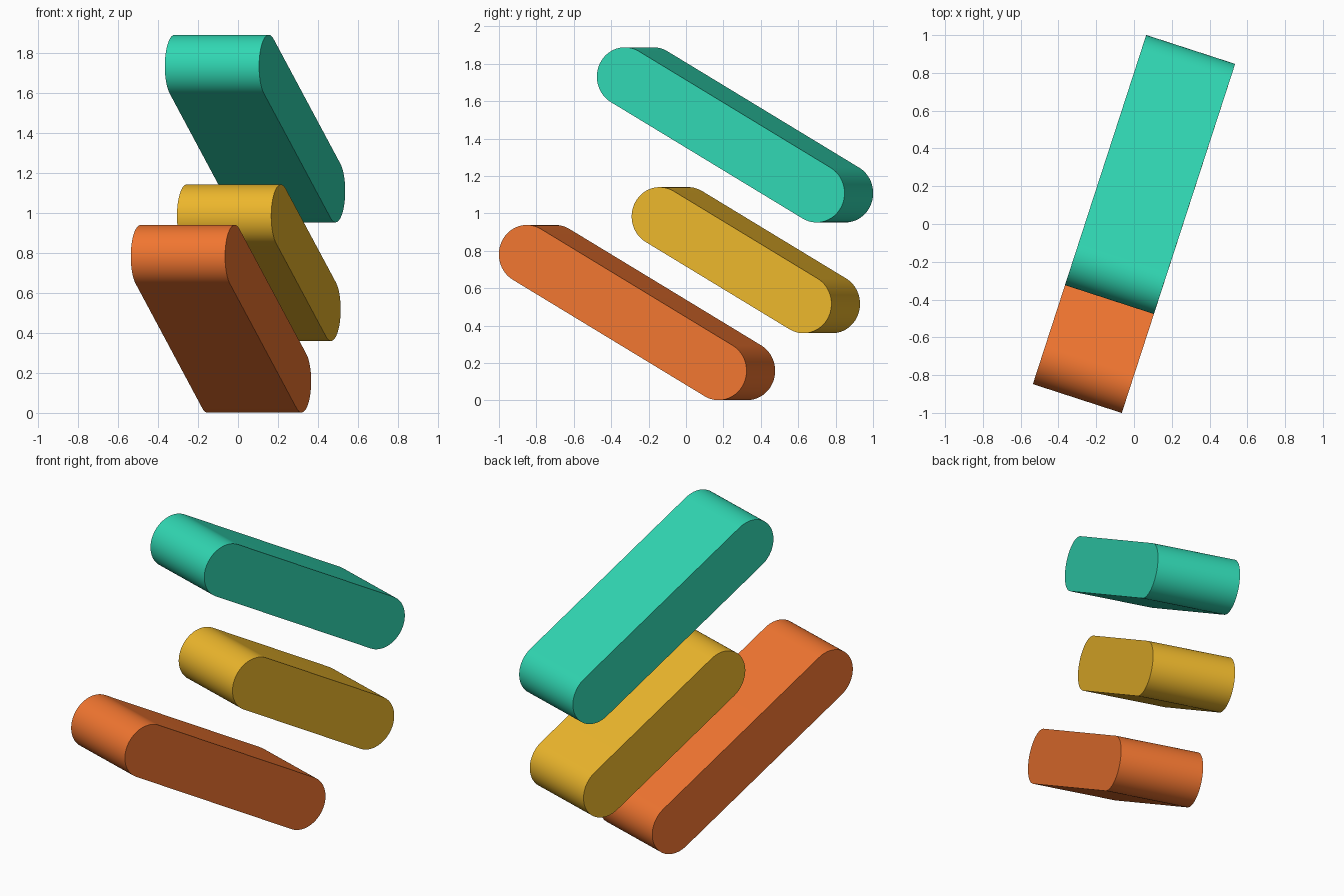
import bpy, bmesh
from math import sin, cos, pi, radians

if "Cube" in bpy.data.objects:
    bpy.data.objects.remove(bpy.data.objects["Cube"])

YAW, SLOPE = radians(-18), radians(30)
RADIUS, WIDTH, ARC = 0.157, 0.495, 40


def rounded_bar(name, center, span, color):
    # Stadium profile in the local YZ plane, extruded across the width
    bm = bmesh.new()
    profile = []
    for side in (1, -1):
        for i in range(ARC + 1):
            a = -pi / 2 + pi * i / ARC
            y = side * (span / 2 + RADIUS * cos(a))
            z = side * RADIUS * sin(a)
            # tilt so the +y end drops
            profile.append((y * cos(SLOPE) + z * sin(SLOPE),
                            -y * sin(SLOPE) + z * cos(SLOPE)))
    face = bm.faces.new([bm.verts.new((-WIDTH / 2, y, z)) for y, z in profile])
    ext = bmesh.ops.extrude_face_region(bm, geom=[face], use_keep_orig=True)
    verts = [v for v in ext["geom"] if isinstance(v, bmesh.types.BMVert)]
    bmesh.ops.translate(bm, verts=verts, vec=(WIDTH, 0, 0))
    bmesh.ops.recalc_face_normals(bm, faces=bm.faces)
    mesh = bpy.data.meshes.new(name)
    bm.to_mesh(mesh)
    bm.free()

    obj = bpy.data.objects.new(name, mesh)
    bpy.context.collection.objects.link(obj)
    obj.location = center
    obj.rotation_euler.z = YAW
    mat = bpy.data.materials.new(name + "_color")
    mat.diffuse_color = color
    mat.use_nodes = True
    mat.node_tree.nodes["Principled BSDF"].inputs["Base Color"].default_value = mat.diffuse_color
    mesh.materials.append(mat)

    bpy.ops.object.select_all(action='DESELECT')
    obj.select_set(True)
    bpy.context.view_layer.objects.active = obj
    bpy.ops.object.shade_smooth_by_angle(angle=radians(30))


# Three parallel sloping bars, the middle one shorter
rounded_bar("lower_bar", (-0.085, -0.262, 0.47), 1.245, (0.88, 0.18, 0.03, 1))
rounded_bar("middle_bar", (0.104, 0.32, 0.75), 0.934, (0.84, 0.47, 0.025, 1))
rounded_bar("upper_bar", (0.085, 0.262, 1.42), 1.245, (0.03, 0.68, 0.45, 1))
